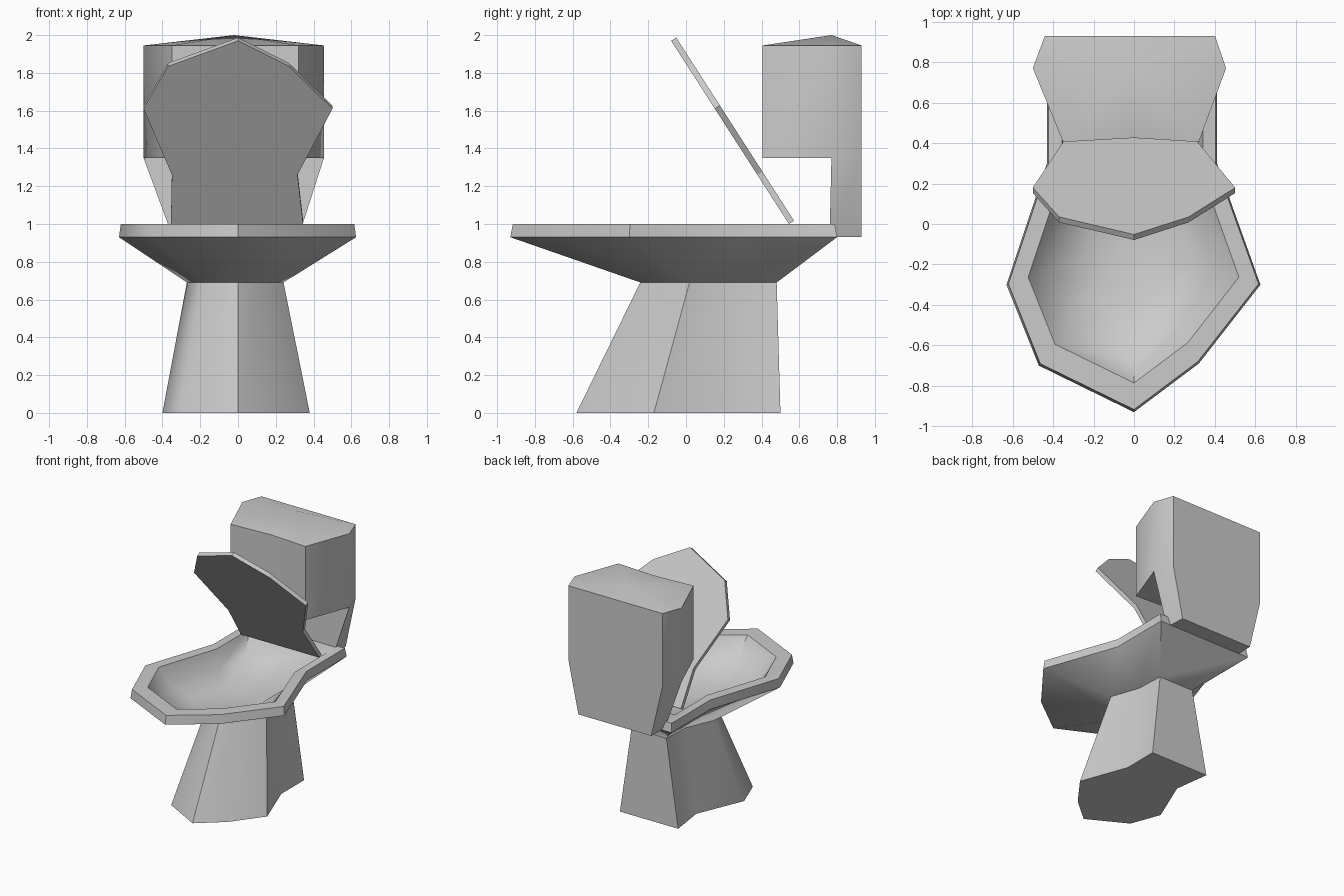
import bpy, bmesh, math
from mathutils import Vector

if "Cube" in bpy.data.objects:
    bpy.data.objects.remove(bpy.data.objects["Cube"])


def ring(outline, z, s=1.0, cy=0.0):
    """Outline at height z, scaled about (0, cy)."""
    return [Vector((x * s, cy + (y - cy) * s, z)) for x, y in outline]


def loft(name, rings, angle=None):
    """Skin stacked rings and cap both ends."""
    bm = bmesh.new()
    rows = [[bm.verts.new(p) for p in r] for r in rings]
    n = len(rows[0])
    for a, b in zip(rows, rows[1:]):
        for i in range(n):
            j = (i + 1) % n
            bm.faces.new((a[i], a[j], b[j], b[i]))
    for cap in (rows[0], rows[-1]):
        bm.faces.new(cap)
    bmesh.ops.recalc_face_normals(bm, faces=bm.faces)
    return finish(name, bm, angle)


def finish(name, bm, angle):
    me = bpy.data.meshes.new(name)
    bm.to_mesh(me)
    bm.free()
    ob = bpy.data.objects.new(name, me)
    bpy.context.collection.objects.link(ob)
    if angle:
        bpy.ops.object.select_all(action='DESELECT')
        ob.select_set(True)
        bpy.context.view_layer.objects.active = ob
        bpy.ops.object.shade_smooth_by_angle(angle=math.radians(angle))
    return ob


# Nine-sided outlines, starting at the front tip, right side first
rim = [(0, -.93), (.32, -.69), (.625, -.30), (.41, .30), (.41, .80),
       (-.43, .80), (-.43, .30), (-.63, -.30), (-.47, -.70)]
foot = [(0, -.58), (.20, -.41), (.38, -.17), (.24, .21), (.24, .50),
        (-.28, .50), (-.24, .21), (-.40, -.17), (-.31, -.41)]
neck = [(0, -.24), (.13, -.14), (.24, .02), (.16, .25), (.15, .48),
        (-.16, .48), (-.17, .25), (-.27, .02), (-.19, -.14)]

# Pedestal
loft("pedestal", [ring(foot, 0), ring(neck, .695)], 50)

# Bowl: flared underside, rim, and hollow inside
loft("bowl", [ring(neck, .69), ring(rim, .93), ring(rim, 1.0, .985, -.05),
              ring(rim, 1.0, .83, -.08), ring(rim, .87, .70, -.08),
              ring(rim, .77, .40, -.08)], 50)

# Tank: main box, shallow pointed roof and tapered rear neck
tank = [(.32, .405), (.455, .77), (.40, .93), (-.44, .93),
        (-.50, .77), (-.35, .405), (0, .425)]
bm = bmesh.new()
low = [bm.verts.new(p) for p in ring(tank, 1.35)]
top = [bm.verts.new(p) for p in ring(tank, 1.945)]
apex = bm.verts.new((-.02, .77, 2.0))
for i in range(7):
    j = (i + 1) % 7
    bm.faces.new((low[i], low[j], top[j], top[i]))
    bm.faces.new((top[i], top[j], apex))
bm.faces.new((low[0], low[1], low[4], low[5], low[6]))
stem = [bm.verts.new((x, y, .93)) for x, y in
        [(.32, .76), (.31, .93), (-.34, .93), (-.345, .76)]]
for i in range(4):
    j = (i + 1) % 4
    bm.faces.new((stem[i], stem[j], low[1 + j], low[1 + i]))
bm.faces.new(stem)
bmesh.ops.recalc_face_normals(bm, faces=bm.faces)
finish("tank", bm, 50)

# Lid: flat nine-sided panel leaning forward
lid = [(0, 1.97), (.27, 1.835), (.5, 1.61), (.315, 1.26), (.345, 1.0),
       (-.355, 1.0), (-.35, 1.26), (-.5, 1.61), (-.37, 1.835)]
front = [Vector((x, .545 - .643 * (z - 1), z)) for x, z in lid]
loft("lid", [front, [p + Vector((0, .027, .017)) for p in front]])
